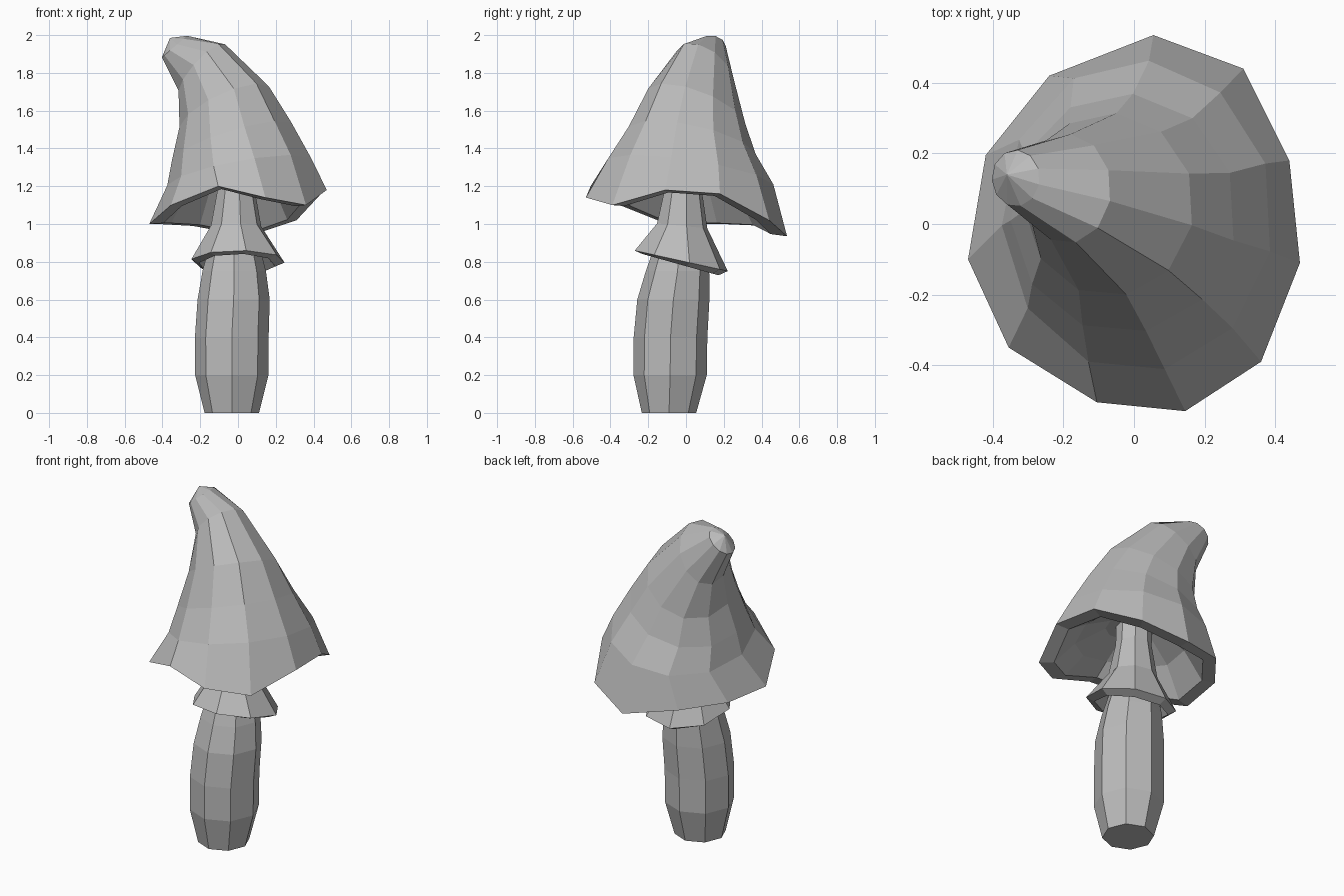
import bpy
import bmesh
from math import cos, sin, pi, radians

default_cube = bpy.data.objects.get("Cube")
if default_cube:
    bpy.data.objects.remove(default_cube)

# One plain colour for the whole mushroom
grey = bpy.data.materials.new("plain grey")
grey.use_nodes = True
colour = (0.5, 0.5, 0.5, 1)
grey.diffuse_color = colour
grey.node_tree.nodes["Principled BSDF"].inputs["Base Color"].default_value = colour


def tilted_ring(sides, phase, centre, radii, slope):
    """Ellipse of points whose height follows a slope along x and y."""
    points = []
    for i in range(sides):
        angle = radians(phase) + 2 * pi * i / sides
        dx, dy = radii[0] * cos(angle), radii[1] * sin(angle)
        height = centre[2] + slope[0] * dx + slope[1] * dy
        points.append((centre[0] + dx, centre[1] + dy, height))
    return points


def shrunk_ring(ring, scale, level, flatten):
    """Copy of a ring drawn inwards and evened towards a level."""
    return [(x * scale, y * scale, z + (level - z) * flatten)
            for x, y, z in ring]


def loft(name, rings, start_tip=None, end_tip=None):
    """Skin consecutive rings, closing each end with a face or a fan."""
    mesh = bpy.data.meshes.new(name)
    bm = bmesh.new()
    loops = [[bm.verts.new(p) for p in ring] for ring in rings]
    count = len(loops[0])
    for lower, upper in zip(loops, loops[1:]):
        for i in range(count):
            j = (i + 1) % count
            bm.faces.new((lower[i], lower[j], upper[j], upper[i]))
    for loop, tip in ((loops[0], start_tip), (loops[-1], end_tip)):
        if tip is None:
            bm.faces.new(loop)
        else:
            apex = bm.verts.new(tip)
            for i in range(count):
                bm.faces.new((loop[i], loop[(i + 1) % count], apex))
    bmesh.ops.recalc_face_normals(bm, faces=bm.faces)
    bm.to_mesh(mesh)
    bm.free()
    mesh.materials.append(grey)
    part = bpy.data.objects.new(name, mesh)
    bpy.context.scene.collection.objects.link(part)
    return part


# Drooping cap: uneven rim, hollow underside and a bent, pointed crown
rim = [(0.47, -0.11, 1.18), (0.44, 0.18, 1.16), (0.31, 0.44, 1.02),
       (0.055, 0.535, 0.935), (-0.24, 0.42, 0.99), (-0.42, 0.195, 1),
       (-0.47, -0.1, 1), (-0.355, -0.35, 1.1), (-0.105, -0.505, 1.2),
       (0.145, -0.53, 1.14), (0.36, -0.39, 1.1)]
underside = [
    shrunk_ring(rim, 0.3, 1.29, 1),
    shrunk_ring(rim, 0.62, 1.24, 0.75),
    shrunk_ring(rim, 0.84, 1.05, 0.1),
]
crown_profile = [
    # centre, radii, slope
    ((0.01, 0.022, 1.27), (0.385, 0.442), (0.18, -0.15)),
    ((-0.03, 0.03, 1.43), (0.32, 0.34), (0.3, -0.2)),
    ((-0.07, 0.055, 1.61), (0.24, 0.26), (0.42, -0.34)),
    ((-0.19, 0.1, 1.82), (0.125, 0.155), (0.95, -0.45)),
    ((-0.335, 0.13, 1.94), (0.068, 0.08), (0.85, 0)),
]
crown = [tilted_ring(len(rim), -13, *row) for row in crown_profile]
loft("mushroom_cap", underside + [rim] + crown,
     start_tip=(0, 0, 1.3), end_tip=(-0.36, 0.14, 1.985))

# Bulging eight-sided stem
stem_profile = [
    # centre, radius
    ((-0.033, -0.09, 0), 0.144),
    ((-0.033, -0.084, 0.2), 0.194),
    ((-0.033, -0.082, 0.4), 0.195),
    ((-0.023, -0.067, 0.6), 0.191),
    ((-0.02, -0.045, 0.75), 0.168),
    ((-0.02, -0.03, 0.9), 0.13),
]
loft("stem", [tilted_ring(8, 0, centre, (r, r), (0, 0))
              for centre, r in stem_profile])

# Flared skirt that narrows into the neck beneath the cap
skirt_profile = [
    # centre, radius, slope along y
    ((-0.01, -0.03, 0.91), 0.1, -0.2),
    ((-0.005, -0.03, 0.785), 0.205, -0.28),
    ((0, -0.025, 0.805), 0.25, -0.22),
    ((-0.01, -0.02, 0.99), 0.135, -0.1),
    ((-0.01, -0.015, 1.18), 0.1, 0),
    ((-0.01, -0.01, 1.3), 0.1, 0),
]
loft("neck_skirt", [tilted_ring(8, 10, centre, (r, r), (0, slope))
                    for centre, r, slope in skirt_profile])
